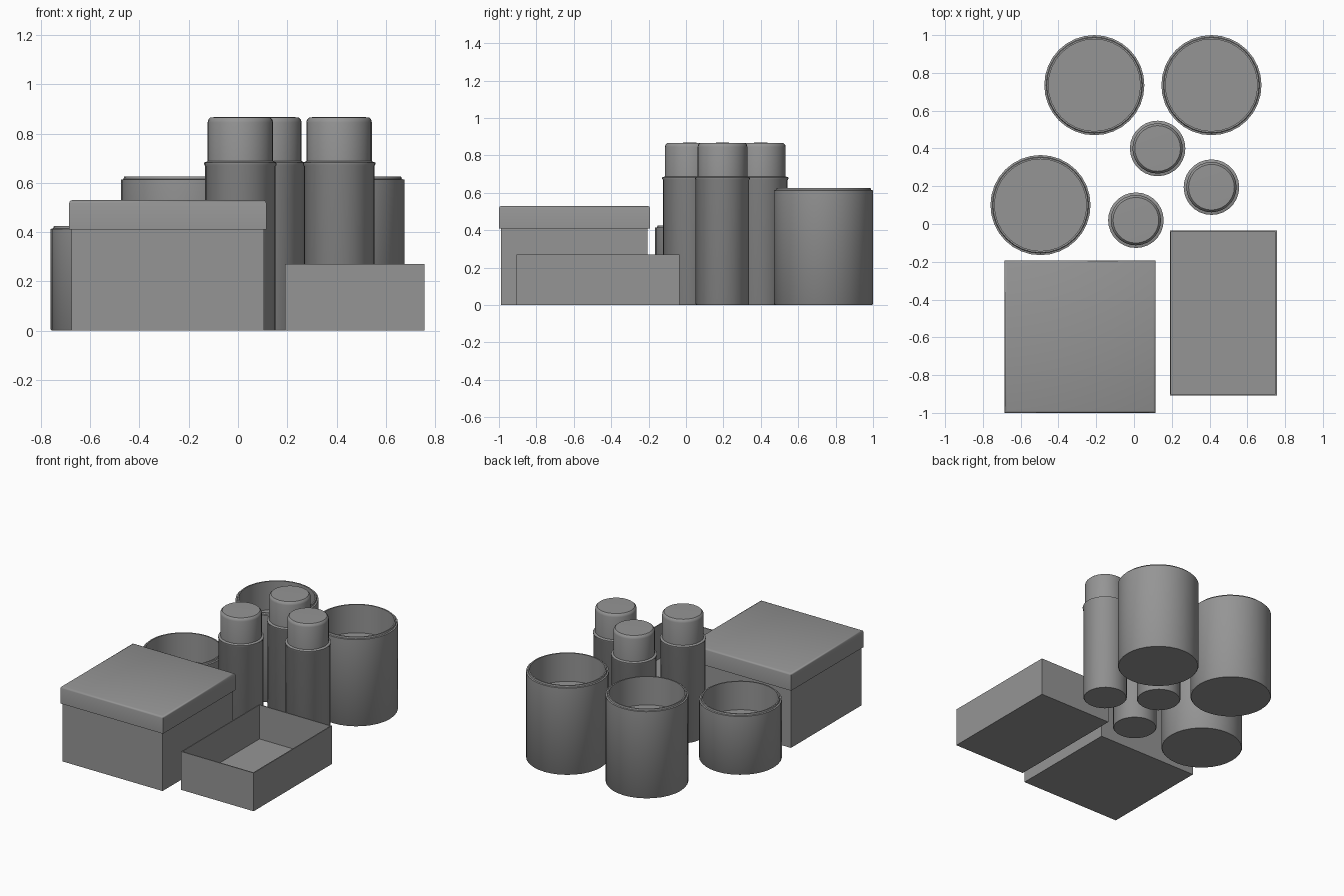
import bpy, bmesh, math
from mathutils import Vector

cube = bpy.data.objects.get("Cube")
if cube:
    bpy.data.objects.remove(cube, do_unlink=True)

# Single grey colour
grey = bpy.data.materials.new("plain_grey")
grey.use_nodes = True
grey.diffuse_color = (0.3, 0.3, 0.3, 1)
grey.node_tree.nodes["Principled BSDF"].inputs["Base Color"].default_value = (0.3, 0.3, 0.3, 1)


def finish(name, bm, location=(0, 0, 0), smooth_angle=None):
    bmesh.ops.recalc_face_normals(bm, faces=bm.faces)
    mesh = bpy.data.meshes.new(name)
    bm.to_mesh(mesh)
    bm.free()
    mesh.materials.append(grey)
    obj = bpy.data.objects.new(name, mesh)
    obj.location = location
    bpy.context.collection.objects.link(obj)
    if smooth_angle is not None:
        bpy.ops.object.select_all(action="DESELECT")
        obj.select_set(True)
        bpy.context.view_layer.objects.active = obj
        bpy.ops.object.shade_smooth_by_angle(angle=math.radians(smooth_angle))
    return obj


def lathe(name, profile, x, y, sides):
    """Spin a closed (radius, height) profile around the z axis."""
    bm = bmesh.new()
    verts = [bm.verts.new((r, 0, z)) for r, z in profile]
    edges = [bm.edges.new(pair) for pair in zip(verts, verts[1:])]
    bmesh.ops.spin(bm, geom=verts + edges, cent=(0, 0, 0), axis=(0, 0, 1),
                   angle=math.tau, steps=sides, use_duplicate=False)
    bmesh.ops.remove_doubles(bm, verts=bm.verts, dist=0.0005)
    return finish(name, bm, (x, y, 0), 40)


def box_mesh(low, high):
    low, high = Vector(low), Vector(high)
    bm = bmesh.new()
    bmesh.ops.create_cube(bm, size=1)
    bmesh.ops.scale(bm, vec=high - low, verts=bm.verts)
    bmesh.ops.translate(bm, vec=(low + high) / 2, verts=bm.verts)
    return bm


def top_face(bm):
    return max(bm.faces, key=lambda f: f.calc_center_median().z)


# Wide round jars with a stepped rim and a recessed floor
def jar(name, x, y, height):
    floor = height - 0.2
    lathe(name, [(0, 0), (0.26, 0), (0.265, 0.006), (0.265, height - 0.012),
                 (0.255, height - 0.01), (0.252, height), (0.243, height),
                 (0.243, floor), (0, floor)], x, y, 32)


jar("back_right_jar", -0.21, 0.735, 0.625)
jar("back_left_jar", 0.41, 0.735, 0.625)
jar("short_jar", -0.495, 0.1, 0.425)


# Slim tubes, each with a collar and a rounded cap
tubes = {"front": (0.01, 0.02), "middle": (0.125, 0.4), "left": (0.41, 0.195)}
for side, (x, y) in tubes.items():
    lathe(side + "_tube", [(0, 0), (0.138, 0), (0.143, 0.006), (0.143, 0.668),
                           (0.147, 0.674), (0.147, 0.682), (0.133, 0.688),
                           (0, 0.688)], x, y, 28)
    lathe(side + "_tube_cap", [(0, 0.685), (0.133, 0.685), (0.133, 0.845),
                               (0.13, 0.857), (0.121, 0.866), (0, 0.868)], x, y, 28)

# Lidded box
finish("box_base", box_mesh((-0.675, -0.99, 0), (0.105, -0.205, 0.42)))
lid = box_mesh((-0.685, -1, 0.41), (0.115, -0.193, 0.53))
bmesh.ops.bevel(lid, geom=top_face(lid).edges[:], offset=0.012, segments=2,
                affect="EDGES", profile=0.5)
finish("box_lid", lid, smooth_angle=50)

# Open tray with thin walls
tray = box_mesh((0.19, -0.907, 0), (0.757, -0.035, 0.27))
rim = top_face(tray)
bmesh.ops.inset_region(tray, faces=[rim], thickness=0.01)
cavity = bmesh.ops.extrude_face_region(tray, geom=[rim])["geom"]
bmesh.ops.translate(tray, vec=(0, 0, -0.24),
                    verts=[g for g in cavity if isinstance(g, bmesh.types.BMVert)])
if rim.is_valid:
    bmesh.ops.delete(tray, geom=[rim], context="FACES_ONLY")
finish("open_tray", tray)
